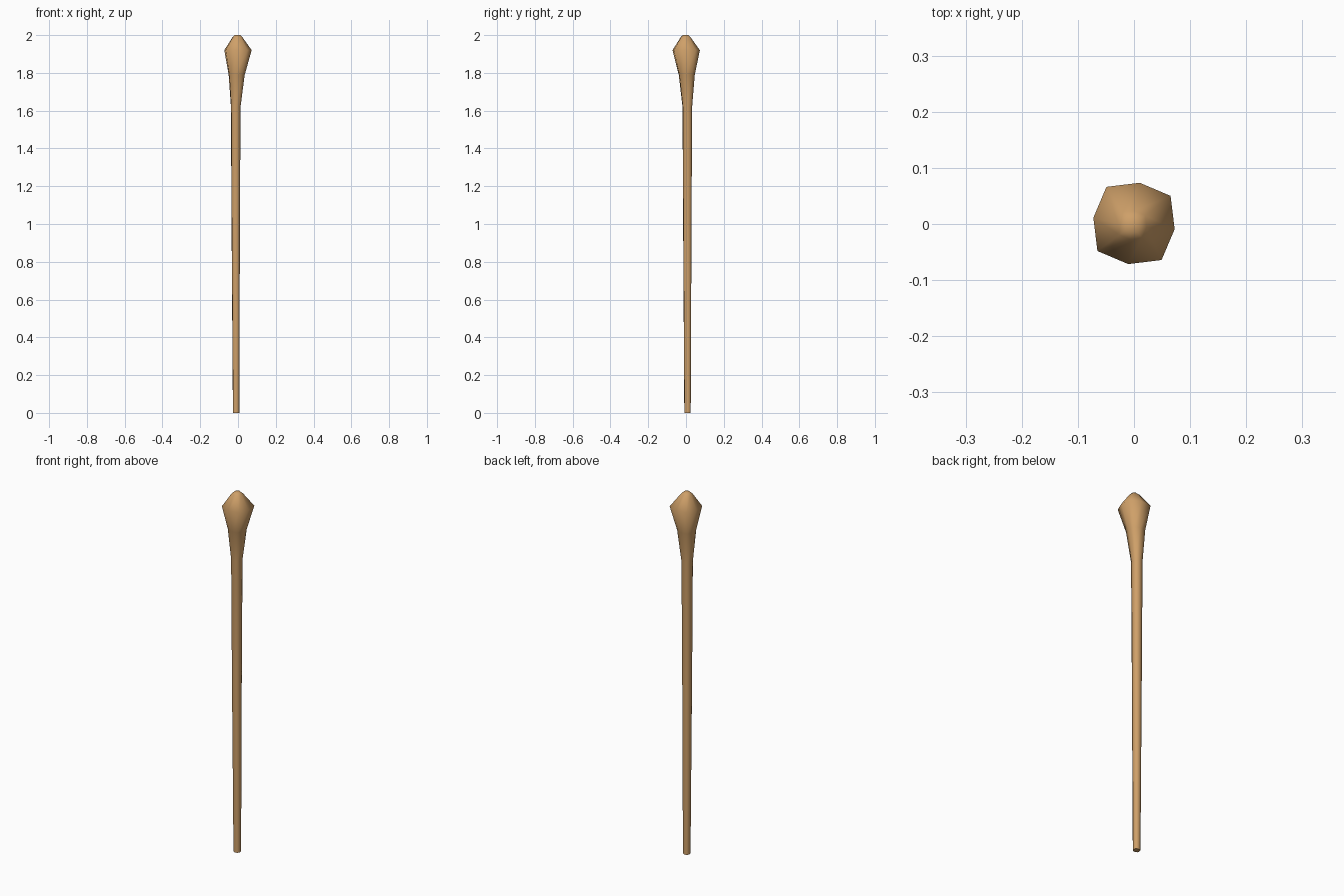
import bpy, bmesh, math

if "Cube" in bpy.data.objects:
    bpy.data.objects.remove(bpy.data.objects["Cube"])

SIDES = 8
# Rings from foot to tip: centre x, centre y, height, radius
RINGS = [
    (-0.010, 0.008, 0.00, 0.018),
    (-0.012, 0.007, 1.00, 0.0235),
    (-0.012, 0.007, 1.62, 0.027),
    (-0.007, 0.004, 1.79, 0.045),
    (0.0, 0.001, 1.92, 0.077),
    (-0.003, -0.002, 1.99, 0.027),
    (-0.003, -0.002, 2.00, 0.015),
]

wood = bpy.data.materials.new("tan wood")
wood.diffuse_color = (0.62, 0.35, 0.14, 1)
wood.use_nodes = True
wood.node_tree.nodes["Principled BSDF"].inputs["Base Color"].default_value = wood.diffuse_color

# Shaft and flared knob, lofted through the rings
bm = bmesh.new()
loops = []
for cx, cy, z, r in RINGS:
    loop = []
    for i in range(SIDES):
        a = math.radians(-8 + i * 360 / SIDES)
        rr = r * (0.95 if i % 2 == 0 else 1.06)
        loop.append(bm.verts.new((cx + rr * math.cos(a), cy + rr * math.sin(a), z)))
    loops.append(loop)
for low, high in zip(loops, loops[1:]):
    for i in range(SIDES):
        j = (i + 1) % SIDES
        bm.faces.new((low[i], low[j], high[j], high[i]))
bm.faces.new(loops[0][::-1])
bm.faces.new(loops[-1])

mesh = bpy.data.meshes.new("wooden_club")
bm.to_mesh(mesh)
bm.free()
mesh.materials.append(wood)
club = bpy.data.objects.new("wooden_club", mesh)
bpy.context.collection.objects.link(club)

# Smooth sides, crisp foot edge
bpy.context.view_layer.objects.active = club
club.select_set(True)
bpy.ops.object.shade_smooth_by_angle(angle=math.radians(75))
